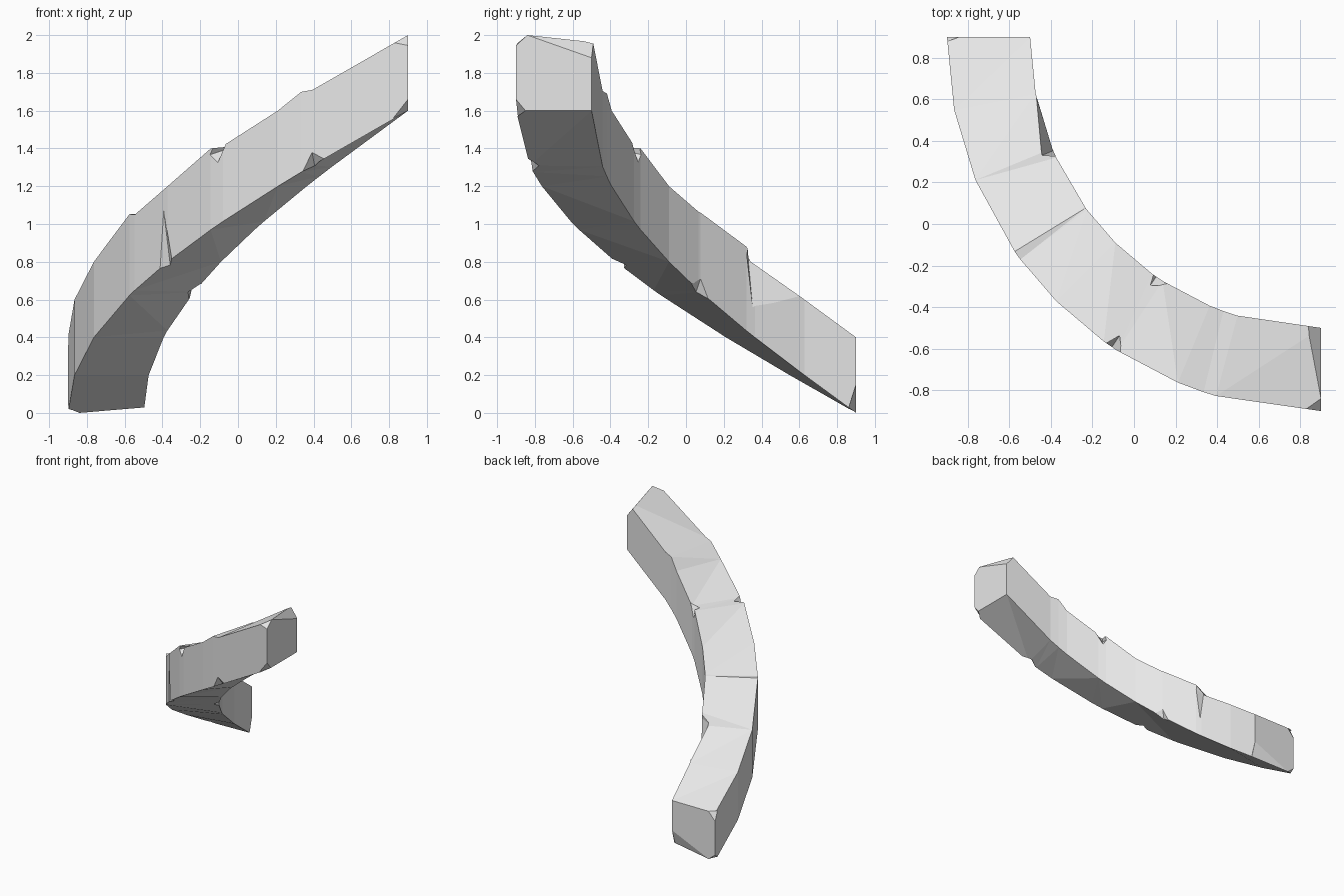
import bpy
import bmesh
from math import radians, sin, cos
from mathutils import Vector

default = bpy.data.objects.get("Cube")
if default:
    bpy.data.objects.remove(default, do_unlink=True)

OUTER, INNER = 1.8, 1.4      # radii of the two walls
RISE, HEIGHT = 1.6, 0.4      # climb over the quarter turn, depth of the beam
CENTRE = 0.9                 # x and y of the turning axis


def helix(radius, angle, height):
    """Point on the rising quarter turn; angle in degrees, height above the underside."""
    a = radians(angle)
    return Vector((CENTRE - radius * cos(a),
                   CENTRE - radius * sin(a),
                   RISE * angle / 90 + height))


def mesh_object(name, bm):
    bmesh.ops.recalc_face_normals(bm, faces=bm.faces)
    mesh = bpy.data.meshes.new(name)
    bm.to_mesh(mesh)
    bm.free()
    obj = bpy.data.objects.new(name, mesh)
    bpy.context.collection.objects.link(obj)
    return obj


def hull_object(name, points):
    bm = bmesh.new()
    verts = [bm.verts.new(p) for p in points]
    bmesh.ops.convex_hull(bm, input=verts)
    obj = mesh_object(name, bm)
    obj.hide_render = True
    return obj


# Stone beam: outer angle, inner angle, outer top lift, inner top lift
stations = [
    (0, 0, 0, 0),
    (11.25, 11.25, 0, 0),
    (22.5, 22.5, 0, 0),
    (22.5, 24.5, 0, 0.045),
    (35, 36, 0.03, 0.02),
    (36.5, 36.5, 0, 0.015),
    (45, 45, 0, 0),
    (54.5, 54.5, 0.03, 0.03),
    (57, 57, 0, 0),
    (67.5, 67.5, 0, 0),
    (71.7, 70.4, 0.025, 0.04),
    (73.7, 73.3, 0, 0),
    (90, 90, 0, 0),
]
bm = bmesh.new()
rings = []
for out_angle, in_angle, out_lift, in_lift in stations:
    corners = (helix(OUTER, out_angle, 0),
               helix(OUTER, out_angle, HEIGHT + out_lift),
               helix(INNER, in_angle, HEIGHT + in_lift),
               helix(INNER, in_angle, 0))
    rings.append([bm.verts.new(c) for c in corners])
for a, b in zip(rings, rings[1:]):
    for i in range(len(a)):
        j = (i + 1) % len(a)
        bm.faces.new((a[i], a[j], b[j], b[i]))
bm.faces.new(rings[0])
bm.faces.new(rings[-1])
bmesh.ops.remove_doubles(bm, verts=bm.verts, dist=0.001)
bmesh.ops.triangulate(bm, faces=bm.faces)
beam = mesh_object("curved_stone_beam", bm)

cutters = []


# Wedge-shaped cracks along the beam edges
def crack(radius, height, start, deepest, end, depth, drop):
    points = [helix(radius, start, height), helix(radius, end, height)]
    for side in (-1, 1):
        points.append(helix(radius + side * depth, deepest, height))
        points.append(helix(radius, deepest, height + side * drop))
    cutters.append(hull_object("crack_cutter", points))


crack(INNER, HEIGHT, 12, 23, 24.4, 0.06, 0.25)
crack(OUTER, 0, 43, 44, 46, 0.05, 0.3)
crack(OUTER, HEIGHT, 54.4, 56, 57.6, 0.08, 0.07)
crack(INNER, HEIGHT, 54.4, 55.5, 58, 0.07, 0.06)
crack(INNER, 0, 34, 36, 38.5, 0.04, 0.07)
crack(OUTER, 0, 72, 73.6, 76, 0.05, 0.07)


# Broken corners at both ends
def broken_corner(corner, *points):
    corner = Vector(corner)
    points = [Vector(p) for p in points]
    middle = sum(points, Vector()) / len(points)
    cutters.append(hull_object("corner_cutter", points + [corner * 2 - middle]))


broken_corner((0.9, -0.9, 2), (0.82, -0.89, 1.96), (0.9, -0.9, 1.945), (0.9, -0.84, 2))
broken_corner((0.9, -0.5, 2), (0.9, -0.84, 2), (0.83, -0.47, 1.96), (0.9, -0.5, 1.88))
broken_corner((0.9, -0.9, 1.6), (0.82, -0.89, 1.56), (0.9, -0.9, 1.66), (0.9, -0.85, 1.6))
broken_corner((-0.9, 0.9, 0.4), (-0.84, 0.9, 0.4), (-0.9, 0.86, 0.41), (-0.9, 0.9, 0.33))
broken_corner((-0.9, 0.9, 0), (-0.84, 0.9, 0), (-0.9, 0.86, 0.02), (-0.9, 0.9, 0.05))
broken_corner((-0.5, 0.9, 0), (-0.84, 0.9, 0), (-0.5, 0.86, 0.03), (-0.5, 0.9, 0.15))

# Carve the damage and drop the cutters
for cutter in cutters:
    mod = beam.modifiers.new("damage", 'BOOLEAN')
    mod.operation = 'DIFFERENCE'
    mod.solver = 'EXACT'
    mod.object = cutter
bpy.context.view_layer.update()
depsgraph = bpy.context.evaluated_depsgraph_get()
carved = bpy.data.meshes.new_from_object(beam.evaluated_get(depsgraph))
beam.modifiers.clear()
beam.data = carved
for cutter in cutters:
    bpy.data.objects.remove(cutter, do_unlink=True)

# Plain stone colour, flat faces
stone = bpy.data.materials.new("light_grey_stone")
stone.use_nodes = True
stone.diffuse_color = (0.8, 0.8, 0.8, 1)
stone.node_tree.nodes["Principled BSDF"].inputs["Base Color"].default_value = stone.diffuse_color
carved.materials.clear()
carved.materials.append(stone)
for face in carved.polygons:
    face.material_index = 0
    face.use_smooth = False
